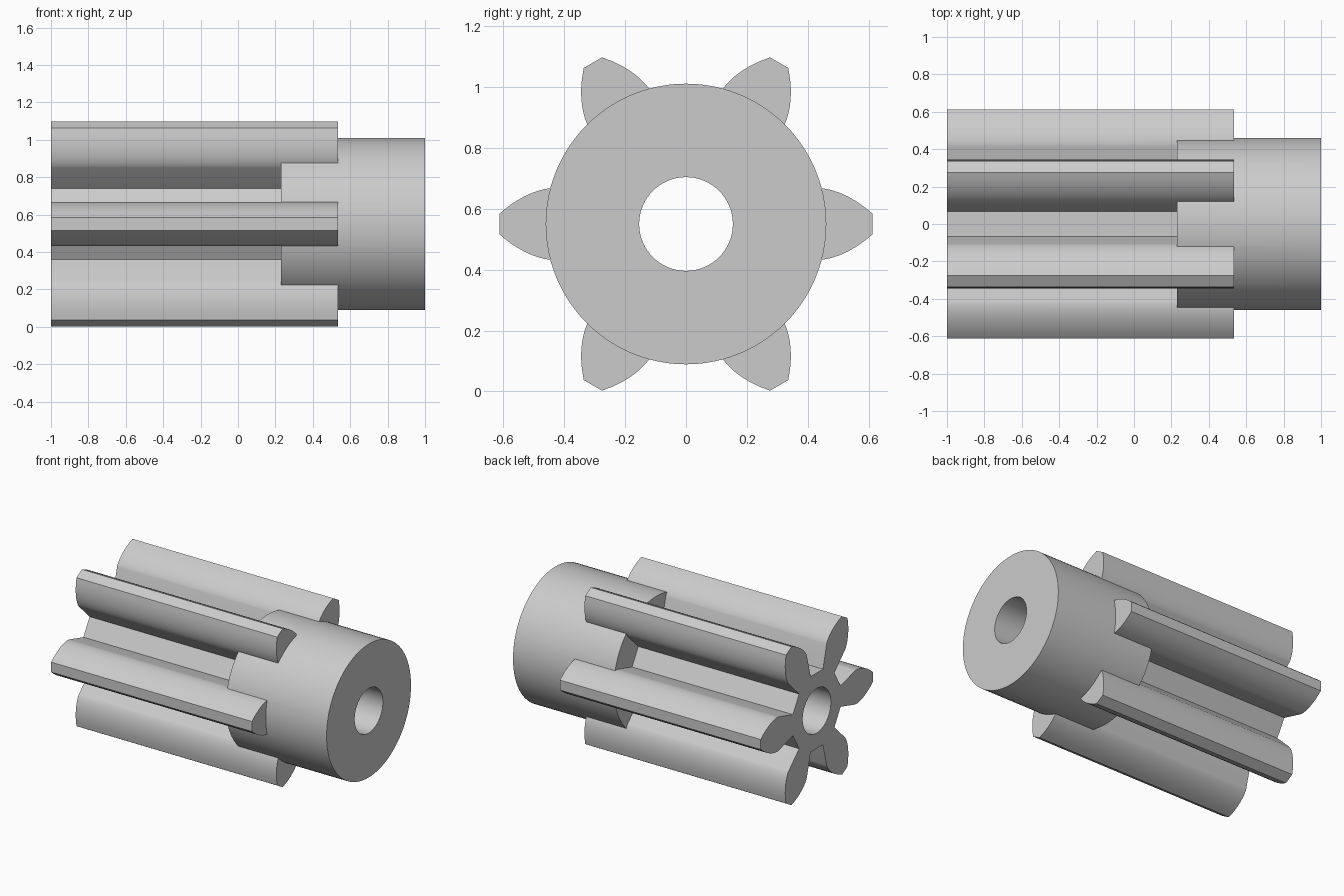
import bpy, bmesh, math

if "Cube" in bpy.data.objects:
    bpy.data.objects.remove(bpy.data.objects["Cube"], do_unlink=True)

AXIS_Z = 0.55
TEETH = 6
ROOT_R, BASE_R, TIP_R = 0.27, 0.433, 0.613
BASE_ANGLE = math.radians(15.6)   # half angle of a tooth at its base circle

metal = bpy.data.materials.new("grey metal")
metal.use_nodes = True
metal.diffuse_color = (0.6, 0.6, 0.6, 1)
metal.node_tree.nodes["Principled BSDF"].inputs["Base Color"].default_value = (0.6, 0.6, 0.6, 1)


def prism(name, polar, x0, x1):
    """Extrude a closed (radius, angle) profile along x around the shaft axis."""
    bm = bmesh.new()
    ring = [bm.verts.new((x0, r * math.cos(a), AXIS_Z + r * math.sin(a))) for r, a in polar]
    face = bm.faces.new(ring)
    side = bmesh.ops.extrude_face_region(bm, geom=[face])["geom"]
    moved = [v for v in side if isinstance(v, bmesh.types.BMVert)]
    bmesh.ops.translate(bm, verts=moved, vec=(x1 - x0, 0, 0))
    bmesh.ops.recalc_face_normals(bm, faces=bm.faces)
    mesh = bpy.data.meshes.new(name)
    bm.to_mesh(mesh)
    bm.free()
    mesh.materials.append(metal)
    obj = bpy.data.objects.new(name, mesh)
    bpy.context.collection.objects.link(obj)
    return obj


def circle(radius, count):
    return [(radius, math.tau * i / count) for i in range(count)]


def flank(steps=10):
    """Radial root section, then an involute up to the tip."""
    points = [(ROOT_R, BASE_ANGLE)]
    for i in range(steps + 1):
        r = BASE_R + (TIP_R - BASE_R) * (i / steps) ** 1.5
        pressure = math.acos(min(1, BASE_R / r))
        points.append((r, BASE_ANGLE - math.tan(pressure) + pressure))
    return points


def combine(target, other, operation):
    mod = target.modifiers.new(operation.lower(), "BOOLEAN")
    mod.object = other
    mod.operation = operation
    mod.solver = "EXACT"
    bpy.context.view_layer.objects.active = target
    bpy.ops.object.modifier_apply(modifier=mod.name)
    bpy.data.objects.remove(other, do_unlink=True)


# Toothed section
half = flank()
outline = []
for t in range(TEETH):
    centre = math.tau * t / TEETH
    outline += [(r, centre - a) for r, a in half]
    outline += [(r, centre + a) for r, a in reversed(half)]
pinion = prism("pinion_gear", outline, -1, 0.535)

# Hub collar overlapping the tooth ends, then the through bore
combine(pinion, prism("hub_collar", circle(0.461, 96), 0.23, 1), "UNION")
combine(pinion, prism("shaft_bore", circle(0.154, 64), -1.1, 1.1), "DIFFERENCE")

# Smooth curved walls, sharp corners
bpy.ops.object.select_all(action="DESELECT")
pinion.select_set(True)
bpy.context.view_layer.objects.active = pinion
bpy.ops.object.shade_smooth_by_angle(angle=math.radians(25))
